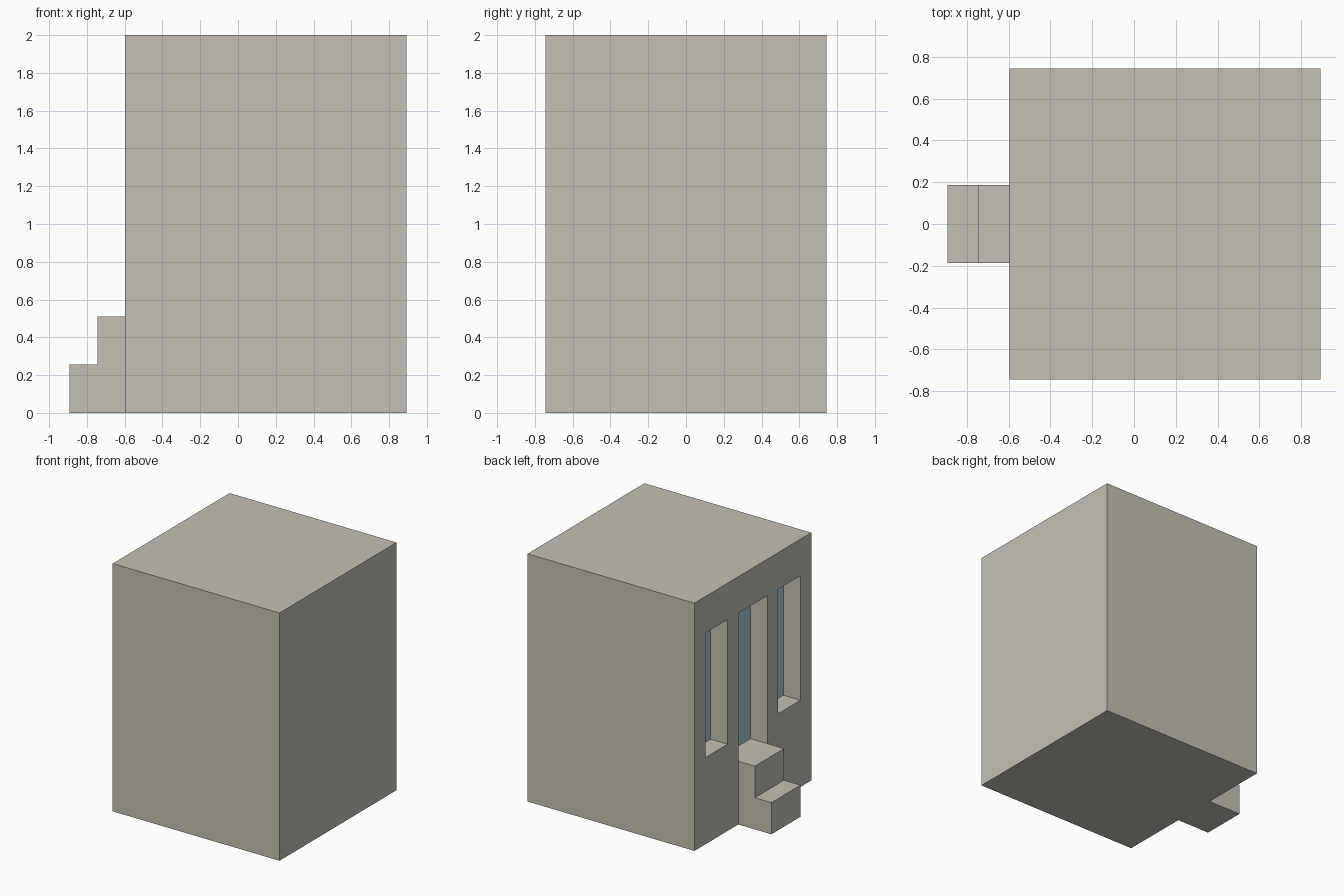
import bpy, bmesh
from mathutils import Vector

default = bpy.data.objects.get("Cube")
if default:
    bpy.data.objects.remove(default, do_unlink=True)


def material(name, rgb):
    mat = bpy.data.materials.new(name)
    mat.use_nodes = True
    mat.diffuse_color = (*rgb, 1)
    mat.node_tree.nodes["Principled BSDF"].inputs["Base Color"].default_value = (*rgb, 1)
    return mat


stone = material("warm_grey_stone", (0.56, 0.53, 0.475))
glass = material("blue_grey_glass", (0.44, 0.575, 0.67))


def add_box(bm, low, high):
    """Add an axis-aligned box between two corners."""
    low, high = Vector(low), Vector(high)
    verts = bmesh.ops.create_cube(bm, size=1)["verts"]
    bmesh.ops.scale(bm, vec=high - low, verts=verts)
    bmesh.ops.translate(bm, vec=(low + high) / 2, verts=verts)


def finish(name, bm, mats):
    bmesh.ops.recalc_face_normals(bm, faces=bm.faces)
    mesh = bpy.data.meshes.new(name)
    bm.to_mesh(mesh)
    bm.free()
    for mat in mats:
        mesh.materials.append(mat)
    obj = bpy.data.objects.new(name, mesh)
    bpy.context.collection.objects.link(obj)
    return obj


FACADE, BACK, HALF, HEIGHT = -0.597, 0.893, 0.745, 2.0
RECESS = FACADE + 0.152
STEP_HALF, STEP_TOP, STEP_RUN = 0.186, 0.51, 0.148

# Main block
bm = bmesh.new()
add_box(bm, (FACADE, -HALF, 0), (BACK, HALF, HEIGHT))
building = finish("building", bm, [stone, glass])

# Cutter for the doorway and the two tall windows beside it
bm = bmesh.new()
outside, top = FACADE - 0.1, 1.705
add_box(bm, (outside, -STEP_HALF, STEP_TOP), (RECESS, STEP_HALF, top))
for side in (-1, 1):
    near, far = sorted((side * 0.322, side * 0.606))
    add_box(bm, (outside, near, 0.70), (RECESS, far, top))
cutter = finish("opening_cutter", bm, [stone])
cutter.hide_render = True

cut = building.modifiers.new("openings", "BOOLEAN")
cut.operation = "DIFFERENCE"
cut.solver = "EXACT"
cut.object = cutter
bpy.context.view_layer.update()
evaluated = building.evaluated_get(bpy.context.evaluated_depsgraph_get())
building.data = bpy.data.meshes.new_from_object(evaluated)
building.modifiers.clear()
bpy.data.objects.remove(cutter, do_unlink=True)

# Glazing on the back faces of the recesses
for face in building.data.polygons:
    at_back = abs(face.center.x - RECESS) < 0.001 and abs(face.normal.x) > 0.9
    face.material_index = 1 if at_back else 0

# Two entrance steps, extruded from their side profile
bm = bmesh.new()
middle, nose = FACADE - STEP_RUN, FACADE - 2 * STEP_RUN
profile = [(FACADE, 0), (nose, 0), (nose, STEP_TOP / 2), (middle, STEP_TOP / 2),
           (middle, STEP_TOP), (FACADE, STEP_TOP)]
side = bm.faces.new([bm.verts.new((x, -STEP_HALF, z)) for x, z in profile])
extruded = bmesh.ops.extrude_face_region(bm, geom=[side])["geom"]
bmesh.ops.translate(bm, vec=(0, 2 * STEP_HALF, 0),
                    verts=[v for v in extruded if isinstance(v, bmesh.types.BMVert)])
finish("entrance_steps", bm, [stone])
